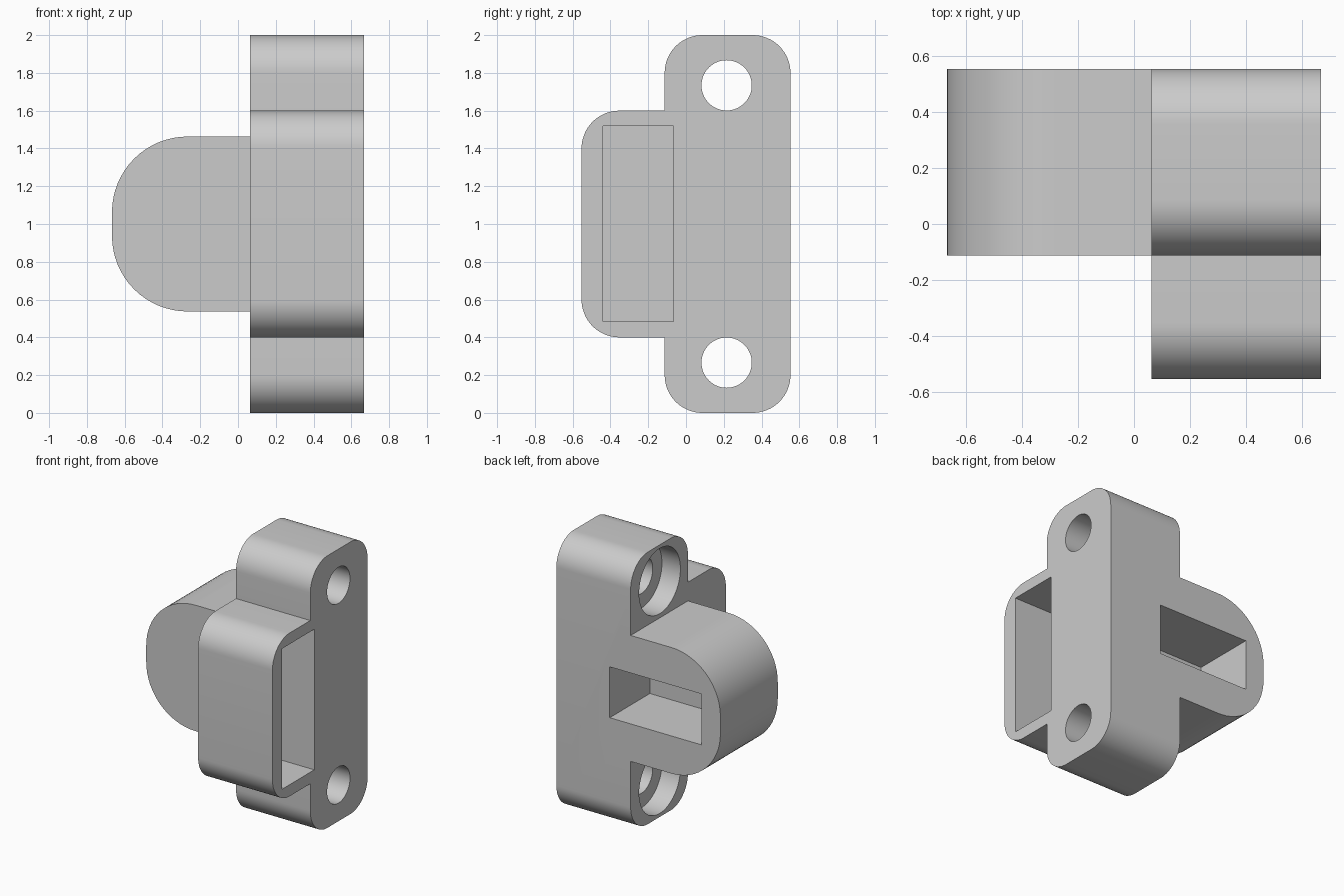
import bpy, bmesh, math
from mathutils import Vector

cube = bpy.data.objects.get("Cube")
if cube:
    bpy.data.objects.remove(cube, do_unlink=True)

grey = bpy.data.materials.new("plain_grey")
grey.use_nodes = True
colour = (0.6, 0.6, 0.6, 1)
grey.diffuse_color = colour
grey.node_tree.nodes["Principled BSDF"].inputs["Base Color"].default_value = colour


def rounded(corners, steps=16):
    """Outline from (u, v, radius) corners, all right angles."""
    out = []
    for i, (u, v, r) in enumerate(corners):
        p = Vector((u, v))
        if r == 0:
            out.append(p)
            continue
        a = (Vector(corners[i - 1][:2]) - p).normalized() * r
        b = (Vector(corners[(i + 1) % len(corners)][:2]) - p).normalized() * r
        for k in range(steps + 1):
            t = math.pi / 2 * k / steps
            out.append(p + a * (1 - math.sin(t)) + b * (1 - math.cos(t)))
    return out


def rect(u0, u1, v0, v1):
    return [(u0, v0), (u1, v0), (u1, v1), (u0, v1)]


def circle(u, v, r, n=64):
    return [(u + r * math.cos(math.tau * k / n), v + r * math.sin(math.tau * k / n))
            for k in range(n)]


def prism(name, outline, axis, start, end):
    """Extrude an outline along x (outline in y, z) or y (outline in x, z)."""
    bm = bmesh.new()
    rings = []
    for d in (start, end):
        rings.append([bm.verts.new((d, u, v) if axis == "x" else (u, d, v))
                      for u, v in outline])
    bm.faces.new(rings[0])
    bm.faces.new(rings[1])
    n = len(outline)
    for i in range(n):
        j = (i + 1) % n
        bm.faces.new((rings[0][i], rings[0][j], rings[1][j], rings[1][i]))
    bmesh.ops.recalc_face_normals(bm, faces=bm.faces)
    mesh = bpy.data.meshes.new(name)
    bm.to_mesh(mesh)
    bm.free()
    mesh.materials.append(grey)
    obj = bpy.data.objects.new(name, mesh)
    bpy.context.collection.objects.link(obj)
    return obj


def combine(body, tool, operation):
    """Apply a boolean and discard the tool."""
    tool.hide_render = True
    mod = body.modifiers.new(tool.name, "BOOLEAN")
    mod.operation = operation
    mod.solver = "EXACT"
    mod.object = tool
    bpy.context.view_layer.objects.active = body
    bpy.ops.object.modifier_apply(modifier=mod.name)
    bpy.data.objects.remove(tool, do_unlink=True)


INNER, OUTER = 0.063, 0.667      # plate faces in x
BACK, STEP, FRONT = 0.553, -0.113, -0.553
R = 0.2

# Upright plate with the forward housing in one profile
plate = prism("mounting_bracket", rounded([
    (BACK, 0, R), (BACK, 2, R), (STEP, 2, R), (STEP, 1.6, 0),
    (FRONT, 1.6, R), (FRONT, 0.4, R), (STEP, 0.4, 0), (STEP, 0, R)]),
    "x", INNER, OUTER)

# Rounded side lug
lug = prism("side_lug", rounded([
    (INNER + 0.1, 0.537, 0), (INNER + 0.1, 1.463, 0),
    (-OUTER, 1.463, 0.4), (-OUTER, 0.537, 0.4)]), "y", STEP, BACK)
combine(plate, lug, "UNION")

# Blind pockets in the outer side and in the back
combine(plate, prism("side_pocket", rect(-0.44, -0.067, 0.485, 1.518),
                     "x", 0.2, 0.8), "DIFFERENCE")
combine(plate, prism("back_slot", rect(-0.513, 0.233, 0.813, 1.187),
                     "y", 0.087, 0.7), "DIFFERENCE")

# Counterbored screw holes
for side in (-1, 1):
    z = 1 + side * 0.734
    combine(plate, prism("screw_hole", circle(0.215, z, 0.133),
                         "x", 0, 0.8), "DIFFERENCE")
    combine(plate, prism("counterbore", circle(0.215, z, 0.24),
                         "x", 0, INNER + 0.15), "DIFFERENCE")

bpy.ops.object.select_all(action="DESELECT")
plate.select_set(True)
bpy.context.view_layer.objects.active = plate
bpy.ops.object.shade_smooth_by_angle(angle=math.radians(30))
